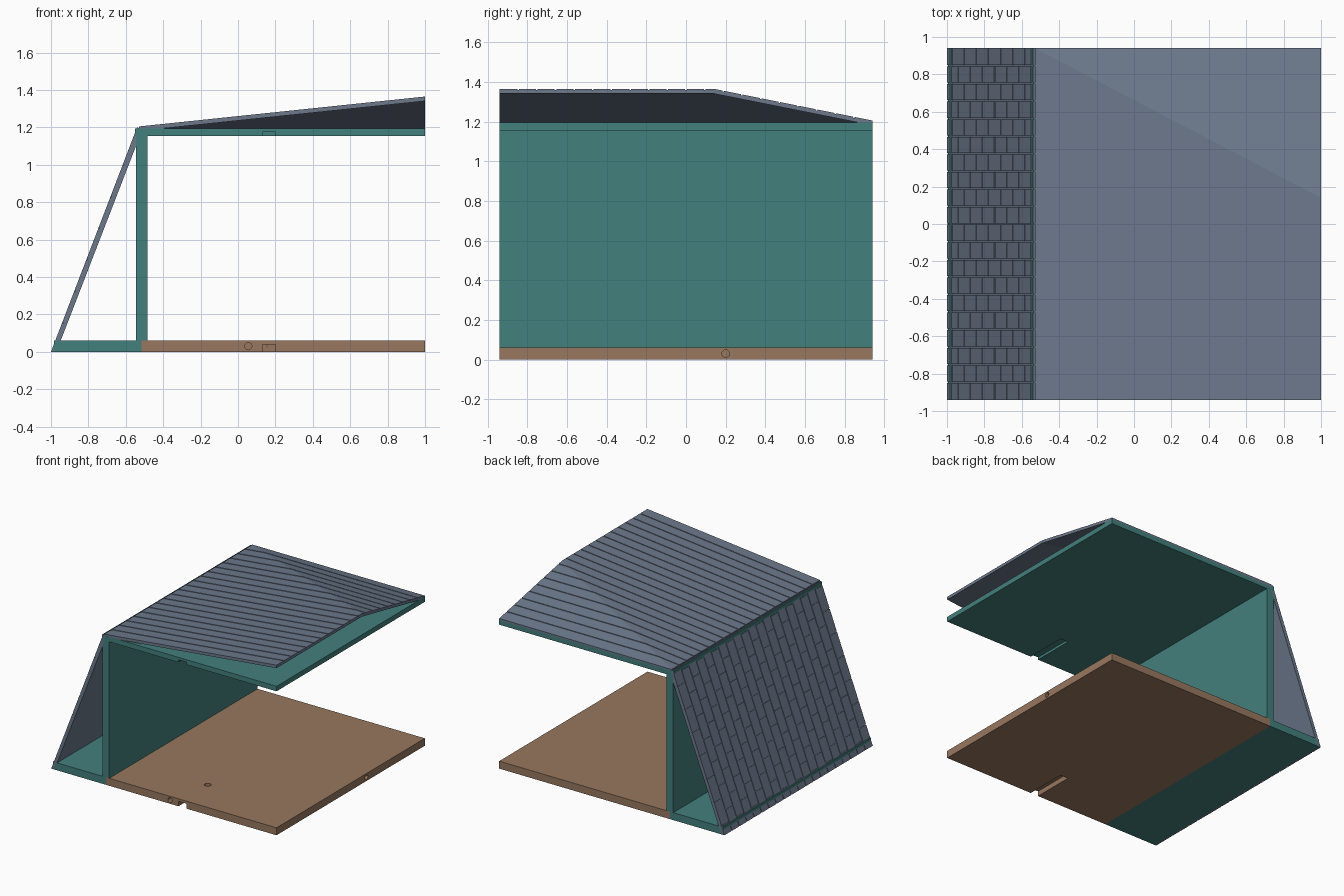
import bpy, bmesh, math
from mathutils import Vector

if "Cube" in bpy.data.objects:
    bpy.data.objects.remove(bpy.data.objects["Cube"])

Y = 0.94            # half depth
COURSES = 20
STEP = 2 * Y / COURSES
GAP = 0.004         # half groove width
LAP = 0.005         # groove depth


def material(name, rgb):
    m = bpy.data.materials.new(name)
    m.diffuse_color = (*rgb, 1)
    m.use_nodes = True
    m.node_tree.nodes["Principled BSDF"].inputs["Base Color"].default_value = m.diffuse_color
    return m


TEAL = material("teal", (0.055, 0.215, 0.205))
BROWN = material("brown", (0.31, 0.185, 0.115))
SLATE = material("slate", (0.15, 0.19, 0.26))


def finish(name, bm, mat):
    bmesh.ops.recalc_face_normals(bm, faces=bm.faces)
    me = bpy.data.meshes.new(name)
    bm.to_mesh(me)
    bm.free()
    ob = bpy.data.objects.new(name, me)
    bpy.context.collection.objects.link(ob)
    if mat:
        me.materials.append(mat)
    return ob


def solid(bm, a, b):
    """Closed solid between two matching outlines."""
    va, vb = [bm.verts.new(p) for p in a], [bm.verts.new(p) for p in b]
    bm.faces.new(va)
    bm.faces.new(vb[::-1])
    for i in range(len(va)):
        j = (i + 1) % len(va)
        bm.faces.new((va[j], va[i], vb[i], vb[j]))


def box(name, x, y, z, mat=None):
    bm = bmesh.new()
    ring = [(x[0], y[0]), (x[1], y[0]), (x[1], y[1]), (x[0], y[1])]
    solid(bm, [(*p, z[0]) for p in ring], [(*p, z[1]) for p in ring])
    return finish(name, bm, mat)


def rod(name, start, end, r):
    bm = bmesh.new()
    s, e = Vector(start), Vector(end)
    q = (e - s).to_track_quat('Z', 'Y')
    ring = [q @ Vector((r * math.cos(t), r * math.sin(t), 0))
            for t in (i * math.tau / 20 for i in range(20))]
    solid(bm, [s + p for p in ring], [e + p for p in ring])
    return finish(name, bm, None)


def cut(ob, cutters):
    bpy.context.view_layer.objects.active = ob
    for c in cutters:
        c.hide_render = True
        mod = ob.modifiers.new("cut", 'BOOLEAN')
        mod.operation, mod.solver, mod.object = 'DIFFERENCE', 'EXACT', c
        bpy.ops.object.modifier_apply(modifier=mod.name)
        bpy.data.objects.remove(c)


def clip(poly, y0, y1):
    """Trim a flat outline to the band y0..y1."""
    for lim, s in ((y0, 1), (y1, -1)):
        out = []
        for a, b in zip(poly, poly[1:] + poly[:1]):
            da, db = s * (a[1] - lim), s * (b[1] - lim)
            if da >= 0:
                out.append(a)
            if da * db < 0:
                t = da / (da - db)
                out.append(tuple(p + (q - p) * t for p, q in zip(a, b)))
        poly = out
    return poly


# Floors: main room and lean-to
floor = box("floor", (-0.515, 1), (-Y, Y), (0, 0.06), BROWN)
cut(floor, [
    box("slot", (0.13, 0.2), (-1, -0.6), (-0.02, 0.04)),
    rod("wire_hole", (0.165, -0.62, 0.02), (0.165, -0.62, 0.1), 0.025),
    rod("front_hole", (0.055, -1, 0.03), (0.055, -0.86, 0.03), 0.019),
    rod("side_hole", (1.05, 0.2, 0.03), (0.92, 0.2, 0.03), 0.019),
])
box("lean_to_floor", (-0.985, -0.515), (-Y, Y), (0, 0.06), TEAL)

# Upright wall and ceiling
box("wall", (-0.545, -0.485), (-Y, Y), (0.06, 1.155), TEAL)
ceiling = box("ceiling", (-0.55, 1), (-Y, Y), (1.155, 1.195), TEAL)
cut(ceiling, [box("ceiling_slot", (0.13, 0.2), (-1, -0.6), (1.1, 1.175))])


# Roof: main slope and back hip, laid in courses
def roof_part(name, outline, height):
    bm = bmesh.new()

    def layer(poly, top, bottom):
        if len(poly) > 2:
            solid(bm, [(x, y, height(x, y) - top) for x, y in poly],
                  [(x, y, height(x, y) - bottom) for x, y in poly])

    layer(outline, LAP, 0.024)
    for i in range(COURSES):
        y = -Y + i * STEP
        layer(clip(outline, y + (GAP if i else 0),
                   y + STEP - (GAP if i < COURSES - 1 else 0)), 0, LAP)
    return finish(name, bm, SLATE)


roof_part("main_roof", [(-0.53, -Y), (1, -Y), (1, 0.14), (-0.53, Y)],
          lambda x, y: 1.205 + 0.16 * (x + 0.53) / 1.53)
roof_part("hip_roof", [(-0.53, Y), (1, 0.14), (1, Y)],
          lambda x, y: 1.205 + 0.16 * (Y - y) / 0.8)

# Slanted wall with staggered shingles
foot, head = Vector((-1, 0, 0)), Vector((-0.54, 0, 1.2))
slope = head - foot
inward = Vector((slope.z, 0, -slope.x)).normalized()


def slab(bm, t0, t1, y0, y1, d0, d1):
    ring = [(t0, y0), (t1, y0), (t1, y1), (t0, y1)]
    outline = [[foot + slope * t + inward * d + Vector((0, y, 0))
                for t, y in ring] for d in (d0, d1)]
    for side in outline:            # keep the foot on the ground
        for p in side:
            p.z = max(p.z, 0)
    solid(bm, *outline)


bm = bmesh.new()
slab(bm, 0, 1, -Y, Y, LAP, 0.031)
for i in range(COURSES):
    y = -Y + i * STEP
    joints = [0] + [(0.06 if i % 2 else 0.13) + k / 7.1 for k in range(7)] + [1]
    for a, b in zip(joints, joints[1:]):
        if b - a > 0.01:
            slab(bm, a + (0.003 if a else 0), b - (0.003 if b < 1 else 0),
                 y + (GAP if i else 0), y + STEP - (GAP if i < COURSES - 1 else 0),
                 0, LAP)
finish("shingled_wall", bm, SLATE)
